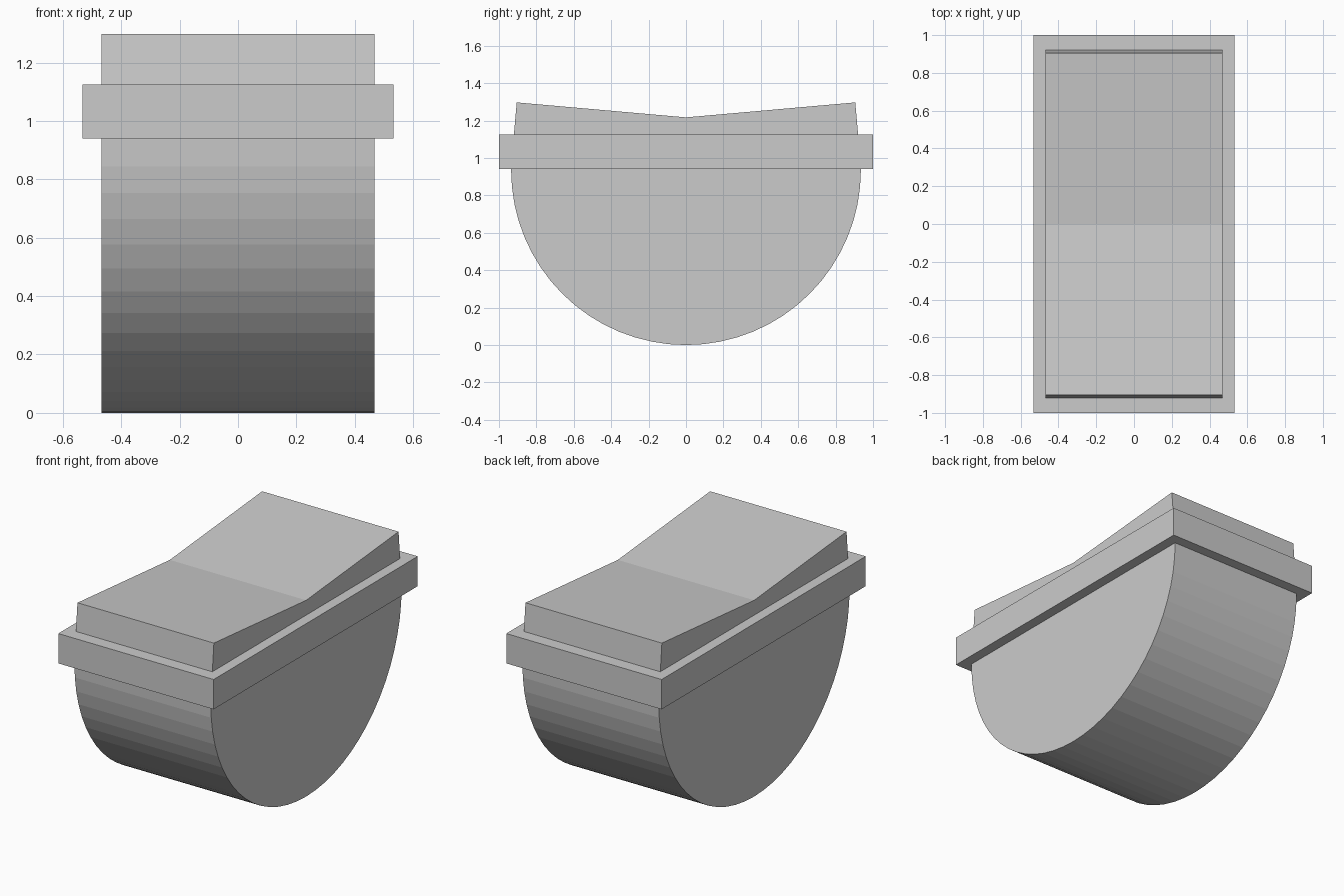
import bpy
import bmesh
from math import cos, sin, pi

cube = bpy.data.objects.get("Cube")
if cube:
    bpy.data.objects.remove(cube, do_unlink=True)

# Single plain grey material
grey = bpy.data.materials.new("light_grey")
grey.use_nodes = True
colour = (0.6, 0.6, 0.6, 1)
grey.diffuse_color = colour
grey.node_tree.nodes["Principled BSDF"].inputs["Base Color"].default_value = colour


def extrude_profile(name, profile, half_width):
    """Extrude a closed (y, z) profile along x, centred on x = 0."""
    bm = bmesh.new()
    face = bm.faces.new([bm.verts.new((-half_width, y, z)) for y, z in profile])
    result = bmesh.ops.extrude_face_region(bm, geom=[face])
    moved = [v for v in result["geom"] if isinstance(v, bmesh.types.BMVert)]
    bmesh.ops.translate(bm, verts=moved, vec=(2 * half_width, 0, 0))
    bmesh.ops.recalc_face_normals(bm, faces=bm.faces)
    mesh = bpy.data.meshes.new(name)
    bm.to_mesh(mesh)
    bm.free()
    mesh.materials.append(grey)
    obj = bpy.data.objects.new(name, mesh)
    bpy.context.collection.objects.link(obj)
    return obj


RADIUS = 0.935
SEGMENTS = 32
RIM_BOTTOM, RIM_TOP = 0.94, 1.125
BODY_HALF = 0.468

# Half drum body, flat side up, ending just inside the rim
angles = [pi + pi * i / SEGMENTS for i in range(SEGMENTS + 1)]
drum = [(RADIUS * cos(a), RADIUS + RADIUS * sin(a)) for a in angles]
drum = [(-RADIUS, RIM_BOTTOM + 0.02)] + drum + [(RADIUS, RIM_BOTTOM + 0.02)]
extrude_profile("half_drum_body", drum, BODY_HALF)

# Rectangular rim
rim = [(-1, RIM_BOTTOM), (1, RIM_BOTTOM), (1, RIM_TOP), (-1, RIM_TOP)]
extrude_profile("rim", rim, 0.533)

# Top block with a shallow valley and slightly tapered ends
cap = [(-0.922, RIM_TOP - 0.02), (0.922, RIM_TOP - 0.02),
       (0.905, 1.297), (0, 1.217), (-0.905, 1.297)]
extrude_profile("valley_top", cap, BODY_HALF)
